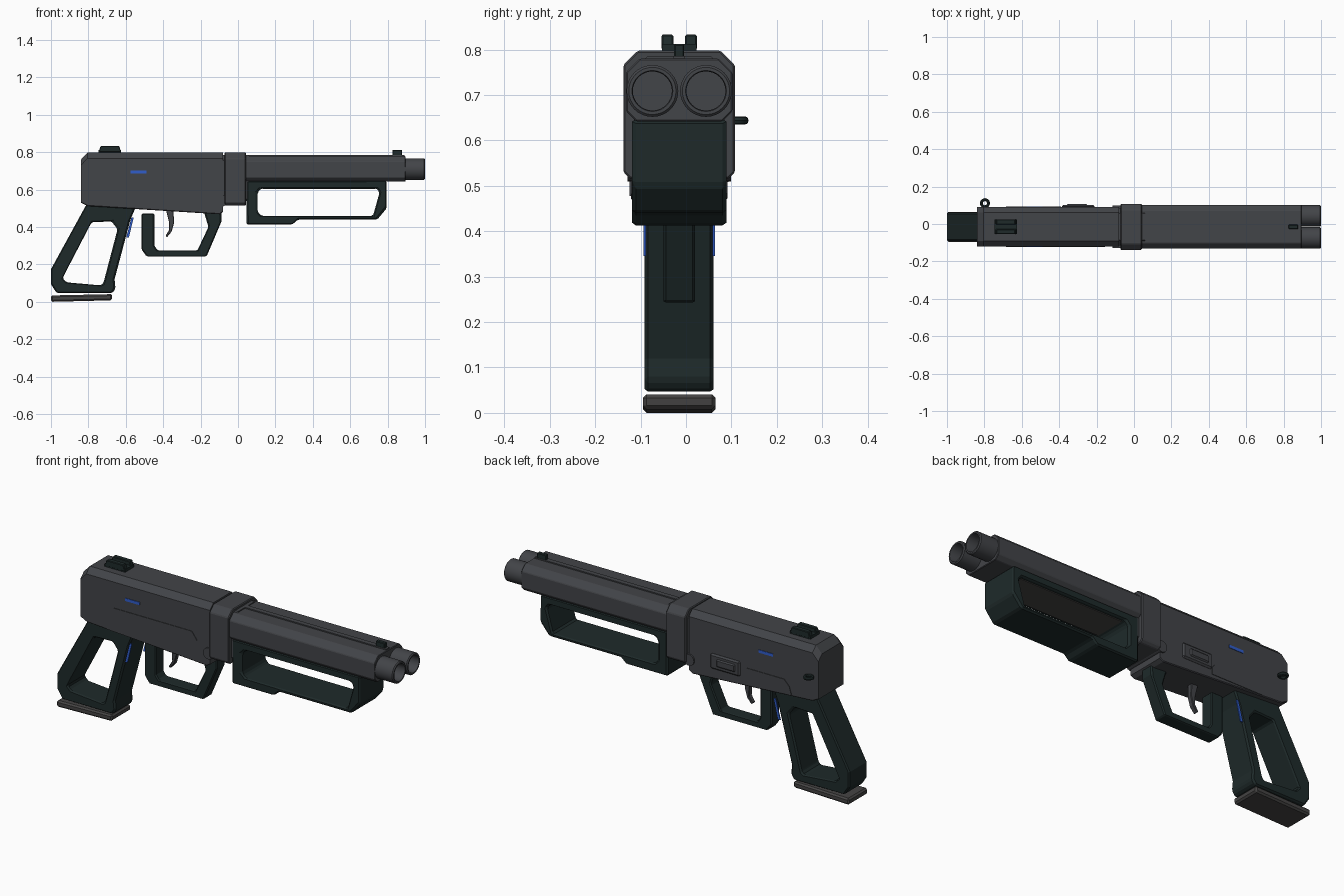
import bpy, bmesh, math
from mathutils import Matrix

if bpy.data.objects.get("Cube"):
    bpy.data.objects.remove(bpy.data.objects["Cube"], do_unlink=True)

CY = -0.015  # centre plane of the body


def material(name, rgb):
    m = bpy.data.materials.new(name)
    m.use_nodes = True
    m.diffuse_color = (*rgb, 1)
    m.node_tree.nodes["Principled BSDF"].inputs["Base Color"].default_value = (*rgb, 1)
    return m


METAL = material("gunmetal grey", (0.055, 0.058, 0.065))
POLY = material("dark green polymer", (0.013, 0.023, 0.023))
PAD = material("neutral grey", (0.06, 0.058, 0.057))
BLUE = material("blue light", (0.03, 0.11, 0.6))


def finish(name, bm, mat, bevel=0.0, smooth=False):
    bmesh.ops.recalc_face_normals(bm, faces=bm.faces[:])
    me = bpy.data.meshes.new(name)
    bm.to_mesh(me)
    bm.free()
    me.materials.append(mat)
    ob = bpy.data.objects.new(name, me)
    bpy.context.collection.objects.link(ob)
    if bevel:
        mod = ob.modifiers.new("bevel", "BEVEL")
        mod.width, mod.segments = bevel, 1
        mod.limit_method, mod.angle_limit = "ANGLE", math.radians(35)
    if smooth:
        bpy.ops.object.select_all(action="DESELECT")
        ob.select_set(True)
        bpy.context.view_layer.objects.active = ob
        bpy.ops.object.shade_smooth_by_angle(angle=math.radians(30))
    return ob


def loft(name, rings, mat, bevel=0.0):
    """Skin equal-length rings of points and cap both ends."""
    bm = bmesh.new()
    vs = [[bm.verts.new(p) for p in ring] for ring in rings]
    n = len(vs[0])
    for a, b in zip(vs, vs[1:]):
        for i in range(n):
            bm.faces.new((a[i], a[(i + 1) % n], b[(i + 1) % n], b[i]))
    bm.faces.new(vs[0])
    bm.faces.new(vs[-1])
    return finish(name, bm, mat, bevel)


def prism(name, pts, y0, y1, mat, bevel=0.0):
    """Side profile extruded across the width."""
    return loft(name, [[(x, y, z) for x, z in pts] for y in (y0, y1)], mat, bevel)


def box(name, x0, x1, y0, y1, z0, z1, mat, bevel=0.0):
    return prism(name, [(x0, z0), (x1, z0), (x1, z1), (x0, z1)], y0, y1, mat, bevel)


def band(name, outer, inner, half, mat, bevel=0.0, closed=True):
    """Frame between paired outer and inner side outlines."""
    bm = bmesh.new()
    rows = [[bm.verts.new((p[0], CY + s * half, p[1]))
             for p, s in ((o, -1), (o, 1), (i, 1), (i, -1))]
            for o, i in zip(outer, inner)]
    pairs = list(zip(rows, rows[1:]))
    if closed:
        pairs.append((rows[-1], rows[0]))
    else:
        bm.faces.new(rows[0])
        bm.faces.new(rows[-1])
    for a, b in pairs:
        for k in range(4):
            bm.faces.new((a[k], a[(k + 1) % 4], b[(k + 1) % 4], b[k]))
    return finish(name, bm, mat, bevel)


def section(x, half, low, high, top_cut, low_cut):
    """Chamfered cross-section at a station along the length."""
    right = [(half - low_cut, low), (half, low + low_cut),
             (half, high - top_cut), (half - top_cut, high)]
    ring = right + [(-y, z) for y, z in reversed(right)]
    return [(x, CY + y, z) for y, z in ring]


def lathe(name, profile, sides, matrix, mat, closed=False):
    """Revolve (radius, height) points about z, then place them."""
    bm = bmesh.new()
    rings = [[bm.verts.new((r * math.cos(t), r * math.sin(t), h))
              for t in (2 * math.pi * k / sides for k in range(sides))] for r, h in profile]
    pairs = list(zip(rings, rings[1:]))
    if closed:
        pairs.append((rings[-1], rings[0]))
    else:
        bm.faces.new(rings[0])
        bm.faces.new(rings[-1])
    for a, b in pairs:
        for i in range(sides):
            j = (i + 1) % sides
            bm.faces.new((a[i], a[j], b[j], b[i]))
    bmesh.ops.transform(bm, matrix=matrix, verts=bm.verts[:])
    return finish(name, bm, mat, smooth=True)


# Receiver, collar and barrel block
loft("receiver", [section(-0.84, 0.106, 0.53, 0.76, 0.03, 0.004),
                  section(-0.805, 0.106, 0.512, 0.797, 0.03, 0.004),
                  section(-0.10, 0.106, 0.468, 0.797, 0.03, 0.004),
                  section(-0.08, 0.106, 0.48, 0.797, 0.03, 0.004)], METAL)
loft("receiver_neck", [section(x, 0.10, 0.54, 0.785, 0.03, 0.01) for x in (-0.1, 0.06)], METAL)
loft("collar", [section(x, 0.123, 0.515, 0.798, 0.032, 0.015) for x in (-0.072, 0.042)],
     METAL, 0.004)
loft("barrel_block", [section(x, 0.117, 0.642, 0.78, 0.03, 0.022) for x in (0.04, 0.895)],
     METAL, 0.003)
box("top_rib", 0.06, 0.89, CY - 0.013, CY + 0.013, 0.77, 0.786, METAL)

# Twin muzzles with open bores
for side, y in (("right", -0.059), ("left", 0.059)):
    lathe(side + "_muzzle", [(0.057, 0.0), (0.057, 0.125), (0.052, 0.13),
                             (0.045, 0.13), (0.043, 0.122), (0.043, 0.01)], 32,
          Matrix.Translation((0.87, CY + y, 0.709)) @ Matrix.Rotation(math.pi / 2, 4, "Y"), METAL)

# Hinge pin across the receiver front
lathe("hinge_pin", [(0.03, -0.114), (0.03, 0.114)], 24,
      Matrix.Translation((-0.085, CY, 0.54)) @ Matrix.Rotation(math.pi / 2, 4, "X"), METAL)

# Raised side plates and light strips on both sides
for s, side, top, front in ((-1, "right", 0.63, -0.155), (1, "left", 0.585, -0.39)):
    def plate(name, pts, inner, outer, mat):
        return prism(side + name, pts, CY + s * inner, CY + s * outer, mat)
    plate("_side_plate", [(-0.685, 0.508), (front, 0.508 if s > 0 else 0.478),
                          (front, top - 0.04), (front - 0.03, top),
                          (-0.64, top), (-0.67, top - 0.03)], 0.10, 0.109, METAL)
    plate("_receiver_light", [(-0.575, 0.686), (-0.49, 0.686), (-0.49, 0.701),
                              (-0.575, 0.701)], 0.104, 0.109, BLUE)
    plate("_grip_light", [(-0.597, 0.345), (-0.583, 0.345), (-0.558, 0.45),
                          (-0.57, 0.45)], 0.073, 0.079, BLUE)

# Port cover and sling ring on the left side
box("port_cover", -0.385, -0.21, CY + 0.10, CY + 0.117, 0.53, 0.61, METAL, 0.008)
box("port_handle", -0.36, -0.25, CY + 0.11, CY + 0.123, 0.55, 0.59, METAL, 0.006)
ring = [(0.019 + 0.008 * math.cos(t), 0.009 * math.sin(t))
        for t in (math.pi * k / 4 for k in range(8))]
lathe("sling_ring", ring, 20, Matrix.Translation((-0.797, 0.111, 0.644)), POLY, True)

# Foregrip frame with its ceiling plate
band("foregrip",
     [(0.045, 0.646), (0.795, 0.646), (0.795, 0.50), (0.745, 0.44), (0.32, 0.44),
      (0.29, 0.413), (0.045, 0.413), (0.045, 0.5), (0.045, 0.6)],
     [(0.125, 0.607), (0.74, 0.607), (0.757, 0.585), (0.722, 0.46), (0.32, 0.46),
      (0.29, 0.46), (0.125, 0.46), (0.105, 0.48), (0.105, 0.585)], 0.104, POLY, 0.01)
box("foregrip_ceiling", 0.13, 0.735, CY - 0.085, CY + 0.085, 0.603, 0.611, PAD)

# Pistol grip and butt pad
band("pistol_grip",
     [(-0.805, 0.53), (-0.545, 0.51), (-0.575, 0.44), (-0.66, 0.12), (-0.655, 0.072),
      (-0.671, 0.047), (-0.97, 0.047), (-1.0, 0.094), (-1.0, 0.174)],
     [(-0.783, 0.425), (-0.676, 0.43), (-0.644, 0.388), (-0.717, 0.11), (-0.722, 0.096),
      (-0.735, 0.088), (-0.917, 0.104), (-0.938, 0.126), (-0.922, 0.158)], 0.076, POLY, 0.008)
prism("grip_base", [(-1.0, 0.0), (-0.675, 0.008), (-0.672, 0.041), (-1.0, 0.034)],
      CY - 0.08, CY + 0.08, PAD, 0.008)

# Trigger guard and trigger
band("trigger_guard",
     [(-0.516, 0.472), (-0.516, 0.28), (-0.489, 0.243), (-0.168, 0.243),
      (-0.088, 0.43), (-0.088, 0.49)],
     [(-0.447, 0.472), (-0.447, 0.30), (-0.43, 0.275), (-0.217, 0.275),
      (-0.158, 0.40), (-0.185, 0.49)], 0.035, POLY, 0.006, False)
band("trigger",
     [(-0.345, 0.49), (-0.342, 0.42), (-0.355, 0.375), (-0.38, 0.345)],
     [(-0.385, 0.49), (-0.37, 0.43), (-0.368, 0.385), (-0.388, 0.352)], 0.013, METAL, 0.003, False)

# Sights
box("rear_sight_base", -0.745, -0.625, CY - 0.038, CY + 0.038, 0.79, 0.812, POLY)
for name, y in (("right", -0.026), ("left", 0.026)):
    prism(name + "_rear_sight_post", [(-0.745, 0.80), (-0.735, 0.833), (-0.635, 0.833),
                                      (-0.625, 0.80)], CY + y - 0.013, CY + y + 0.013, POLY, 0.003)
box("front_sight", 0.825, 0.878, CY - 0.011, CY + 0.011, 0.775, 0.812, POLY, 0.003)
